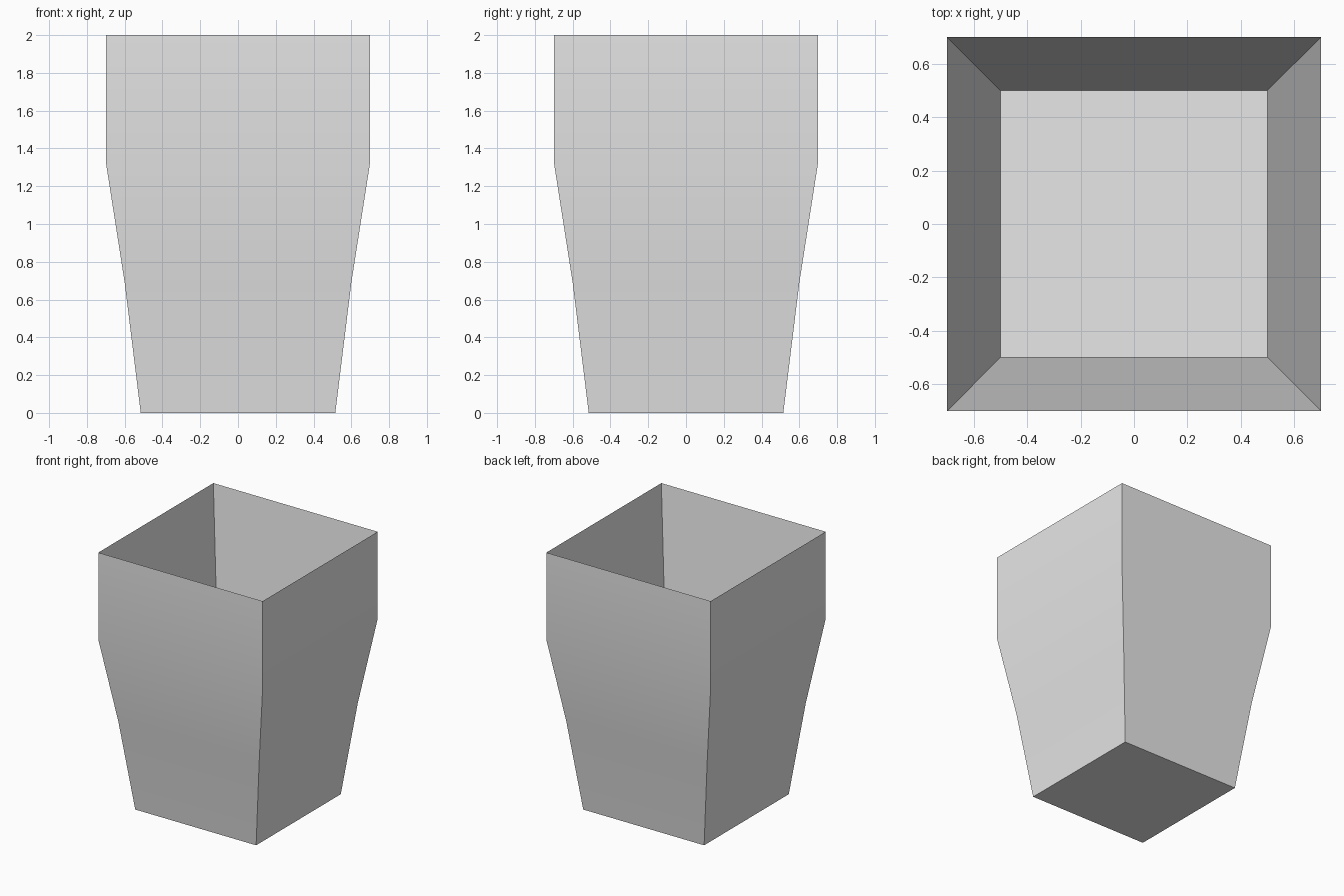
import bpy
import bmesh
import math

default_cube = bpy.data.objects.get("Cube")
if default_cube:
    bpy.data.objects.remove(default_cube, do_unlink=True)

# One plain grey for the whole bin
GREY = (0.8, 0.8, 0.8, 1.0)
grey = bpy.data.materials.new("light grey")
grey.use_nodes = True
grey.diffuse_color = GREY
grey.node_tree.nodes["Principled BSDF"].inputs["Base Color"].default_value = GREY

# Profile as (half width, height): outer base up to the thin rim, then down to the inner floor
PROFILE = [(0.515, 0.0), (0.6, 0.69), (0.7, 1.33), (0.7, 2.0), (0.5, 0.015)]
CORNERS = [(-1, -1), (1, -1), (1, 1), (-1, 1)]

bm = bmesh.new()
rings = [[bm.verts.new((sx * w, sy * w, z)) for sx, sy in CORNERS]
         for w, z in PROFILE]

# Walls
for low, high in zip(rings, rings[1:]):
    for i in range(4):
        j = (i + 1) % 4
        bm.faces.new((low[i], low[j], high[j], high[i]))

# Underside and inner floor
bm.faces.new(rings[0][::-1])
bm.faces.new(rings[-1])
bmesh.ops.recalc_face_normals(bm, faces=bm.faces)

mesh = bpy.data.meshes.new("square_bin")
bm.to_mesh(mesh)
bm.free()
mesh.materials.append(grey)
square_bin = bpy.data.objects.new("square_bin", mesh)
bpy.context.collection.objects.link(square_bin)

# Soft bends along each side, crisp corners and rim
bpy.ops.object.select_all(action='DESELECT')
square_bin.select_set(True)
bpy.context.view_layer.objects.active = square_bin
bpy.ops.object.shade_smooth_by_angle(angle=math.radians(30))
